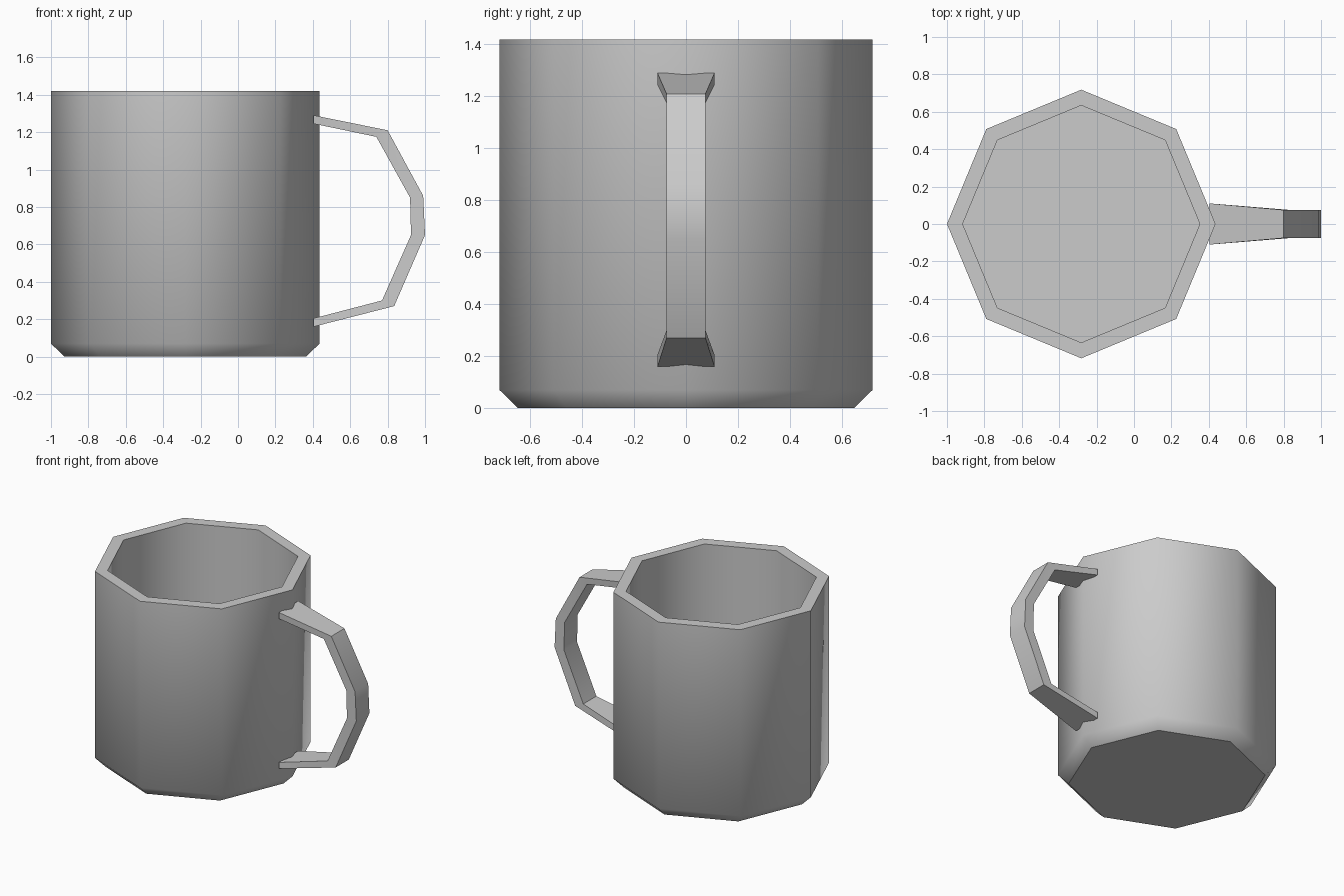
import bpy, bmesh, math

if "Cube" in bpy.data.objects:
    bpy.data.objects.remove(bpy.data.objects["Cube"])

CX = -0.282  # mug axis


def finish(name, bm):
    bmesh.ops.recalc_face_normals(bm, faces=bm.faces)
    mesh = bpy.data.meshes.new(name)
    bm.to_mesh(mesh)
    bm.free()
    obj = bpy.data.objects.new(name, mesh)
    bpy.context.collection.objects.link(obj)
    bpy.ops.object.select_all(action='DESELECT')
    obj.select_set(True)
    bpy.context.view_layer.objects.active = obj
    bpy.ops.object.shade_smooth_by_angle(angle=math.radians(46))
    return obj


def skin(bm, rings):
    # Bridge matching vertex rings and cap both ends
    for a, b in zip(rings, rings[1:]):
        n = len(a)
        for i in range(n):
            j = (i + 1) % n
            bm.faces.new((a[i], a[j], b[j], b[i]))
    bm.faces.new(rings[0])
    bm.faces.new(rings[-1])


# Octagonal cup: chamfered foot, outer wall, rim, inner wall, floor
bm = bmesh.new()
rings = []
for r, z in [(0.647, 0), (0.718, 0.07), (0.718, 1.42), (0.634, 1.42), (0.634, 0.08)]:
    rings.append([bm.verts.new((CX + r * math.cos(i * math.pi / 4),
                                r * math.sin(i * math.pi / 4), z)) for i in range(8)])
skin(bm, rings)
finish("cup", bm)

# Handle: rectangular section along an angular loop, flared at both ends
outer = [(0.405, 1.29), (0.80, 1.21), (0.99, 0.86), (1.0, 0.65), (0.835, 0.27), (0.405, 0.16)]
inner = [(0.405, 1.245), (0.74, 1.175), (0.92, 0.85), (0.925, 0.65), (0.77, 0.30), (0.405, 0.205)]
half_widths = [0.11, 0.075, 0.075, 0.075, 0.075, 0.11]
bm = bmesh.new()
rings = []
for (ox, oz), (ix, iz), w in zip(outer, inner, half_widths):
    rings.append([bm.verts.new(p) for p in
                  [(ox, -w, oz), (ox, w, oz), (ix, w, iz), (ix, -w, iz)]])
skin(bm, rings)
finish("handle", bm)
